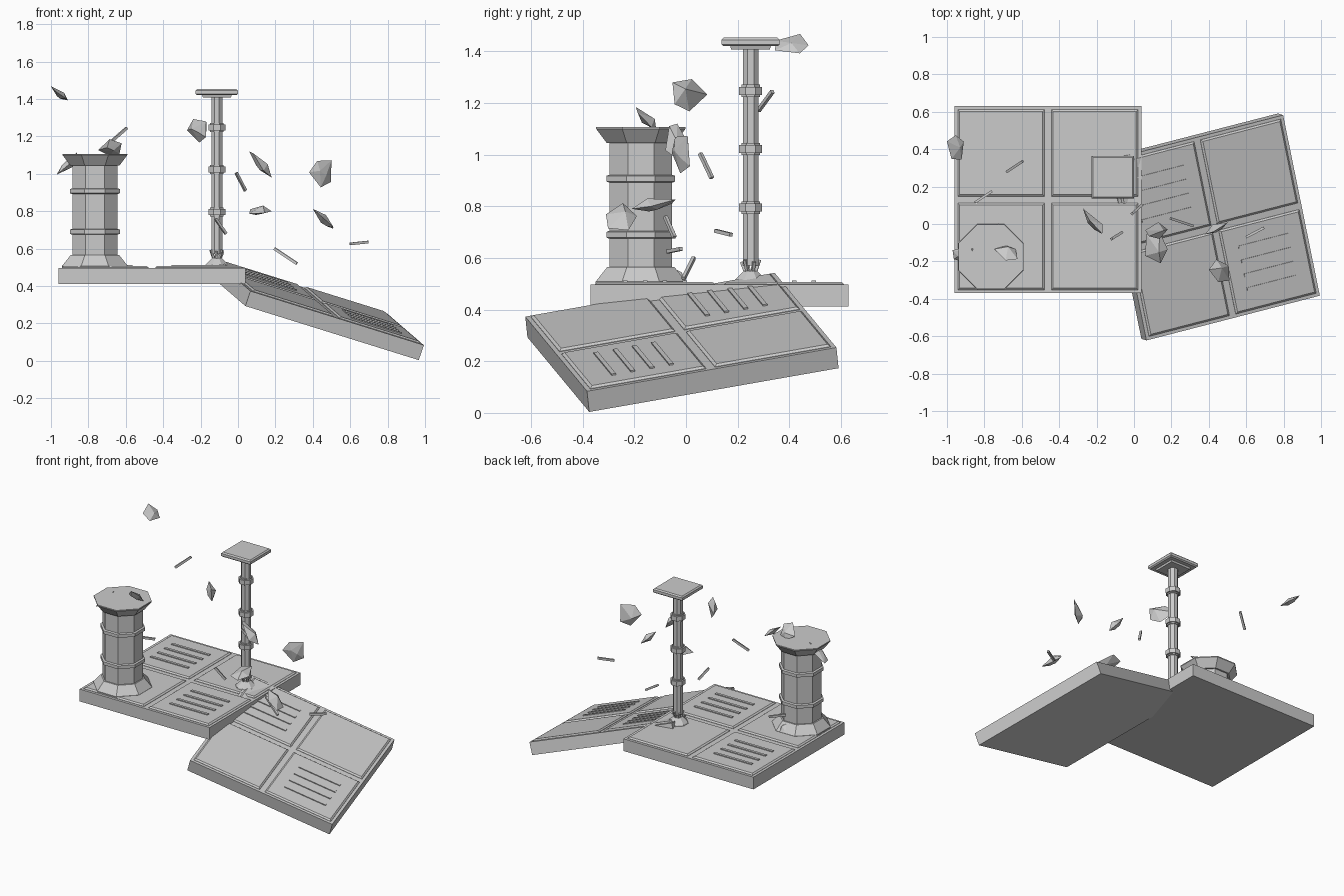
import bpy, bmesh, math, random
from mathutils import Vector, Matrix

if "Cube" in bpy.data.objects:
    bpy.data.objects.remove(bpy.data.objects["Cube"])


def finish(name, bm, matrix=None):
    bmesh.ops.recalc_face_normals(bm, faces=bm.faces)
    me = bpy.data.meshes.new(name)
    bm.to_mesh(me)
    bm.free()
    ob = bpy.data.objects.new(name, me)
    bpy.context.collection.objects.link(ob)
    if matrix is not None:
        ob.matrix_world = matrix
    return ob


def loft(bm, profile, sides, centre=(0, 0), stretch=(1, 1)):
    """Closed faceted solid from (half width across flats, z) rings."""
    rings = []
    for a, z in profile:
        r = a / math.cos(math.pi / sides)
        ring = []
        for i in range(sides):
            t = math.pi / sides + 2 * math.pi * i / sides
            ring.append(bm.verts.new((centre[0] + r * math.cos(t) * stretch[0],
                                      centre[1] + r * math.sin(t) * stretch[1], z)))
        rings.append(ring)
    for lo, hi in zip(rings, rings[1:]):
        for i in range(sides):
            j = (i + 1) % sides
            bm.faces.new((lo[i], lo[j], hi[j], hi[i]))
    bm.faces.new(rings[0][::-1])
    bm.faces.new(rings[-1])


def solid(name, profile, sides, x, y):
    bm = bmesh.new()
    loft(bm, profile, sides)
    return finish(name, bm, Matrix.Translation((x, y, 0)))


def platform(name, matrix):
    # slab, four chamfered tiles, raised bars on two opposite tiles
    bm = bmesh.new()
    loft(bm, [(0.5, -0.085), (0.5, 0)], 4)
    for sx in (-1, 1):
        for sy in (-1, 1):
            c = (sx * 0.25, sy * 0.25)
            loft(bm, [(0.232, -0.005), (0.232, 0.002), (0.222, 0.01)], 4, c)
            if sx != sy:
                for k in range(4):
                    loft(bm, [(0.145, 0.005), (0.145, 0.016)], 4,
                         (c[0], c[1] + (k - 1.5) * 0.077), (1, 0.06))
    return finish(name, bm, matrix)


def stick(name, a, b, w=0.008):
    a, b = Vector(a), Vector(b)
    d = b - a
    bm = bmesh.new()
    loft(bm, [(w, 0), (w, d.length)], 4)
    rot = d.to_track_quat('Z', 'Y').to_matrix().to_4x4()
    return finish(name, bm, Matrix.Translation(a) @ rot)


def shard(name, centre, size, normal, seed):
    """Irregular faceted chip, flat along its normal, fitted to a box."""
    rng = random.Random(seed)
    q = Vector(normal).to_track_quat('Z', 'Y')
    pts = []
    for i in range(5):
        t = 2 * math.pi * (i + rng.uniform(-0.25, 0.25)) / 5
        r = rng.uniform(0.8, 1.1)
        pts.append(Vector((r * math.cos(t), r * math.sin(t), rng.uniform(-0.1, 0.1))))
    pts += [Vector((rng.uniform(-0.3, 0.3), rng.uniform(-0.3, 0.3), 0.32)),
            Vector((0.25, 0.1, -0.2)), Vector((-0.25, -0.2, -0.2))]
    pts = [q @ p for p in pts]
    lo = [min(p[k] for p in pts) for k in range(3)]
    hi = [max(p[k] for p in pts) for k in range(3)]
    bm = bmesh.new()
    for p in pts:
        bm.verts.new([((p[k] - lo[k]) / (hi[k] - lo[k]) - 0.5) * size[k] for k in range(3)])
    bmesh.ops.convex_hull(bm, input=bm.verts[:])
    loose = [v for v in bm.verts if not v.link_faces]
    bmesh.ops.delete(bm, geom=loose, context='VERTS')
    return finish(name, bm, Matrix.Translation(centre))


# level platform and tilted platform
platform("level_platform", Matrix.Translation((-0.46, 0.13, 0.497)))
u = Vector((0.93, 0.24, -0.29)).normalized()
n = u.cross(Vector((-0.20, 0.96, 0.17))).normalized()
tilt = Matrix((u, n.cross(u), n)).transposed().to_4x4()
platform("tilted_platform", Matrix.Translation((0.432, -0.02, 0.313)) @ tilt)

# thick octagonal column
cx, cy = -0.765, -0.175
solid("column_foot", [(0.175, 0.5), (0.175, 0.508), (0.13, 0.565)], 8, cx, cy)
solid("column_shaft", [(0.121, 0.55), (0.121, 1.07)], 8, cx, cy)
for i, z in enumerate((0.69, 0.907)):
    solid(f"column_band_{i}", [(0.123, z - 0.015), (0.133, z - 0.011),
                               (0.133, z + 0.011), (0.123, z + 0.015)], 8, cx, cy)
solid("column_capital", [(0.132, 1.045), (0.173, 1.1), (0.173, 1.107)], 8, cx, cy)

# thin post with bands, cap and broken foot
px, py = -0.113, 0.25
solid("post_shaft", [(0.03, 0.57), (0.03, 1.42)], 8, px, py)
for i, z in enumerate((0.795, 1.022, 1.247)):
    solid(f"post_band_{i}", [(0.036, z - 0.024), (0.036, z - 0.016), (0.045, z - 0.016),
                             (0.045, z + 0.016), (0.036, z + 0.016), (0.036, z + 0.024)], 8, px, py)
solid("post_cap_neck", [(0.075, 1.408), (0.08, 1.425)], 4, px, py)
solid("post_cap", [(0.105, 1.42), (0.113, 1.427), (0.113, 1.445), (0.105, 1.453)], 4, px, py)
solid("post_foot", [(0.065, 0.5), (0.06, 0.515), (0.025, 0.55)], 8, px, py)
for i in range(6):
    t = 2 * math.pi * i / 6 + 0.4
    c, s = math.cos(t), math.sin(t)
    stick(f"post_splinter_{i}", (px + 0.012 * c, py + 0.012 * s, 0.525),
          (px + 0.035 * c, py + 0.035 * s, 0.585 + 0.008 * (i % 2)), 0.006)

# flying shards: centre, size, flat direction
shards = [
    ((-0.955, 0.41, 1.43), (0.09, 0.13, 0.075), (1, 0, 1)),
    ((-0.22, 0.015, 1.23), (0.105, 0.135, 0.125), (1, 0.8, 0.1)),
    ((0.44, -0.02, 1.0), (0.12, 0.07, 0.145), (-0.5, 1, 0.1)),
    ((0.12, -0.035, 1.05), (0.12, 0.09, 0.14), (1, 0, 0.9)),
    ((-0.685, -0.155, 1.14), (0.125, 0.08, 0.09), (0.1, 1, 0.4)),
    ((-0.915, -0.165, 1.055), (0.11, 0.09, 0.12), (1, 0, -1)),
    ((0.12, -0.125, 0.805), (0.12, 0.17, 0.05), (0, -0.25, 1)),
    ((0.455, -0.25, 0.76), (0.11, 0.12, 0.105), (0.6, 0.2, 1)),
    ((-0.72, -0.03, 0.53), (0.07, 0.07, 0.06), (0.3, 0.5, 1)),
]
for i, (c, s, d) in enumerate(shards):
    shard(f"shard_{i}", c, s, d, 10 + i)

# flying sticks
sticks = [
    ((-0.68, 0.28, 1.17), (-0.595, 0.335, 1.245)),
    ((-0.01, 0.055, 1.005), (0.04, 0.1, 0.91)),
    ((-0.12, -0.08, 0.76), (-0.065, -0.045, 0.68)),
    ((0.195, 0.03, 0.6), (0.315, -0.01, 0.52)),
    ((0.60, -0.07, 0.625), (0.695, -0.02, 0.635)),
    ((-0.85, 0.115, 0.705), (-0.76, 0.175, 0.69)),
]
for i, (a, b) in enumerate(sticks):
    stick(f"stick_{i}", a, b, 0.007)
